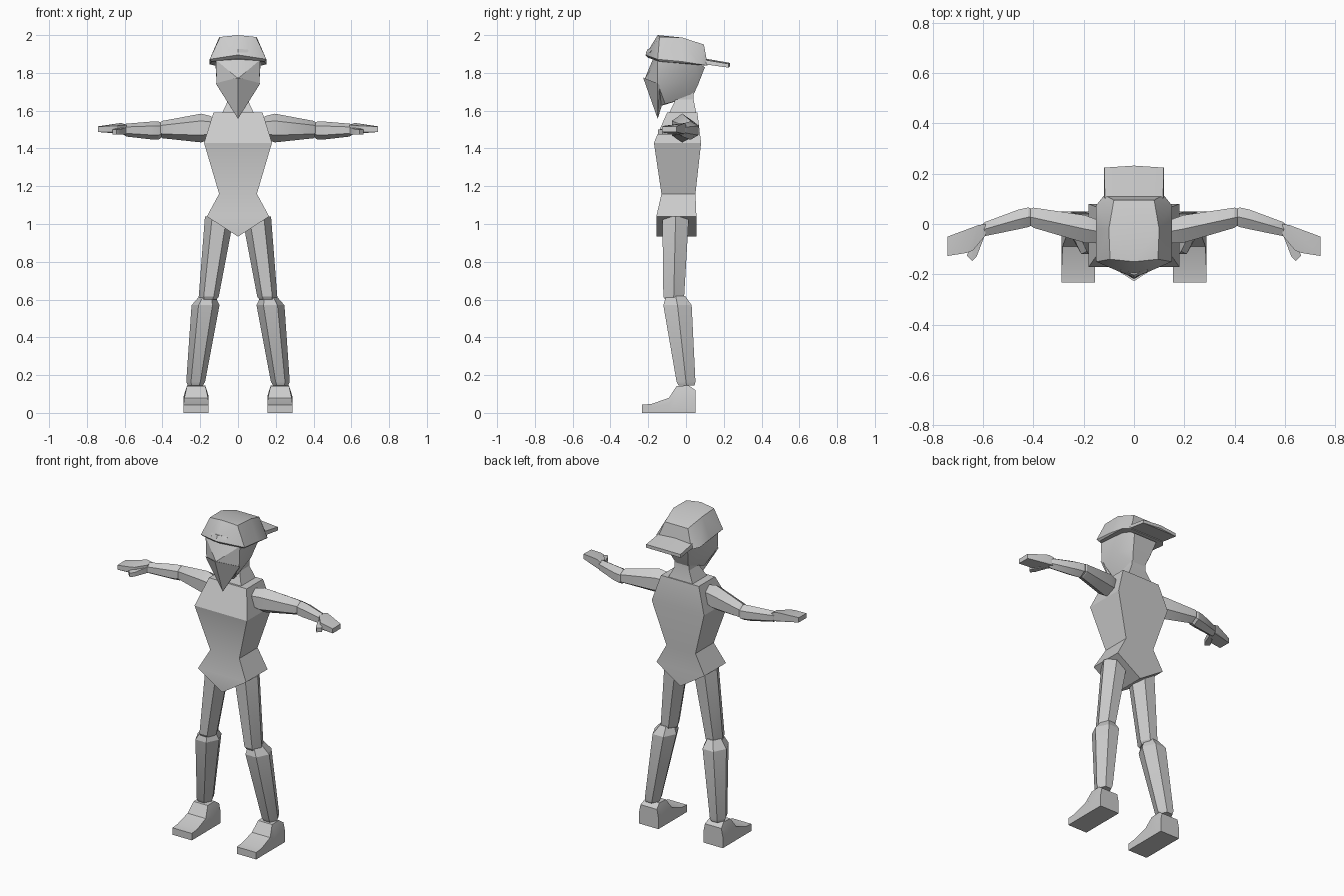
import bpy, bmesh, math

grey = bpy.data.materials.new("light grey")
grey.diffuse_color = (0.6, 0.6, 0.6, 1)


def finish(bm, name):
    bmesh.ops.remove_doubles(bm, verts=bm.verts, dist=0.0005)
    bmesh.ops.recalc_face_normals(bm, faces=bm.faces)
    me = bpy.data.meshes.new(name)
    bm.to_mesh(me)
    bm.free()
    me.materials.append(grey)
    ob = bpy.data.objects.new(name, me)
    bpy.context.collection.objects.link(ob)
    bpy.ops.object.select_all(action='DESELECT')
    ob.select_set(True)
    bpy.context.view_layer.objects.active = ob
    bpy.ops.object.shade_smooth_by_angle(angle=math.radians(25))
    return ob


def loft(name, rings):
    """Skin a list of equal-length rings and cap both ends."""
    bm = bmesh.new()
    rows = [[bm.verts.new(p) for p in r] for r in rings]
    n = len(rows[0])
    for a, b in zip(rows, rows[1:]):
        for i in range(n):
            j = (i + 1) % n
            bm.faces.new((a[i], a[j], b[j], b[i]))
    bm.faces.new(rows[0])
    bm.faces.new(rows[-1])
    return finish(bm, name)


def hull(name, pts, mirror=False):
    """Faceted convex solid; mirror adds the -x twin of every point."""
    if mirror:
        pts = set(pts) | {(-x, y, z) for x, y, z in pts}
    bm = bmesh.new()
    for p in sorted(pts):
        bm.verts.new(p)
    res = bmesh.ops.convex_hull(bm, input=bm.verts)
    loose = [v for v in bm.verts if not v.link_faces]
    bmesh.ops.delete(bm, geom=loose, context='VERTS')
    bmesh.ops.dissolve_limit(bm, angle_limit=0.03, verts=bm.verts, edges=bm.edges)
    return finish(bm, name)


HEX = [(1, 0), (.5, 1), (-.5, 1), (-1, 0), (-.5, -1), (.5, -1)]


def limb(name, s, axis, rings):
    """Six-sided limb; each ring is x, y, z, point radius, flat radius."""
    out = []
    for x, y, z, ra, rb in rings:
        if axis == 'x':
            out.append([(s * x, y + rb * v, z + ra * u) for u, v in HEX])
        else:
            out.append([(s * (x + ra * u), y + rb * v, z) for u, v in HEX])
    return loft(name, out)


# torso: half width, front y, back y, height; ends in a wedge between the legs
loft("torso", [[(-w, f, z), (w, f, z), (w, b, z), (-w, b, z)] for w, f, b, z in [
    (.13, -.10, .06, 1.59), (.18, -.17, .08, 1.43), (.10, -.13, .05, 1.16),
    (.165, -.157, .055, 1.04)]] + [
    [(-.003, -.157, .935), (.003, -.157, .935), (.003, .055, .935), (-.003, .055, .935)]])

# neck
loft("neck", [[(-w, f, z), (w, f, z), (w, b, z), (-w, b, z)] for w, f, b, z in [
    (.085, -.09, .055, 1.585), (.05, -.055, .04, 1.66), (.05, -.06, .04, 1.72)]])

# head and pointed face covering
hull("head", [
    (0, -.17, 1.885), (.118, -.15, 1.87), (.12, .05, 1.86), (.08, .1, 1.83),
    (.113, -.15, 1.745), (.105, -.02, 1.75), (.06, .065, 1.74), (.04, .035, 1.675),
    (.05, -.11, 1.635), (0, -.135, 1.625), (0, -.218, 1.77)], True)
hull("face_mask", [
    (0, -.227, 1.775), (.118, -.152, 1.745), (.112, -.14, 1.735),
    (0, -.15, 1.557), (0, -.13, 1.62)], True)

# cap with its brim at the back and a strap at the front
hull("cap", [
    (0, -.215, 1.895), (.15, -.15, 1.872), (.152, -.02, 1.86), (.15, .075, 1.845),
    (.118, .115, 1.838), (.14, -.14, 1.86), (0, -.2, 1.88),
    (.095, -.14, 1.99), (0, -.15, 2.0), (.10, -.02, 1.987), (.08, .095, 1.95)], True)
hull("cap_brim", [
    (.115, .08, 1.872), (.12, .08, 1.848), (.118, .224, 1.848), (.12, .224, 1.828),
    (0, .232, 1.853), (0, .232, 1.833), (0, .09, 1.878)], True)
hull("cap_strap", [
    (0, -.212, 1.907), (.05, -.193, 1.907), (.056, -.185, 1.917), (.05, -.18, 1.927),
    (0, -.203, 1.927), (0, -.185, 1.907), (.045, -.17, 1.92)], True)

for s, side in ((1, "left"), (-1, "right")):
    # arm
    limb(side + "_upper_arm", s, 'x', [
        (.14, -.03, 1.51, .06, .045), (.195, -.02, 1.508, .076, .055),
        (.40, .025, 1.5, .046, .04), (.415, .028, 1.5, .035, .03)])
    limb(side + "_forearm", s, 'x', [
        (.40, .028, 1.497, .035, .03), (.42, .027, 1.495, .048, .039),
        (.46, .018, 1.495, .047, .039), (.592, -.02, 1.497, .034, .028),
        (.605, -.024, 1.497, .025, .02)])
    # hand: palm with fingers, and a thumb
    palm = [(.59, .0, 1.475, 1.525), (.59, -.045, 1.475, 1.525),
            (.62, -.005, 1.485, 1.535), (.64, -.105, 1.48, 1.52),
            (.741, -.05, 1.487, 1.517), (.741, -.127, 1.487, 1.515),
            (.665, -.115, 1.487, 1.52)]
    hull(side + "_palm", [(s * x, y, z) for x, y, a, b in palm for z in (a, b)])
    thumb = [(.595, -.05, 1.475, 1.51), (.635, -.07, 1.475, 1.51), (.65, -.105, 1.475, 1.505),
             (.625, -.128, 1.475, 1.5), (.643, -.147, 1.475, 1.5), (.665, -.125, 1.475, 1.5)]
    hull(side + "_thumb", [(s * x, y, z) for x, y, a, b in thumb for z in (a, b)])
    # leg
    limb(side + "_thigh", s, 'z', [
        (.098, -.055, 1.04, .077, .07), (.155, -.065, .615, .053, .055),
        (.158, -.066, .60, .045, .045)])
    limb(side + "_shin", s, 'z', [
        (.162, -.055, .62, .04, .05), (.172, -.045, .57, .074, .075),
        (.224, .0, .165, .05, .05), (.226, .003, .145, .04, .042)])
    # foot: y, top height, top inset for each cross-section from toe to heel
    rings = []
    for y, h, inset in [(-.233, .043, 0), (-.18, .048, 0), (-.09, .08, .004),
                        (-.05, .142, .018), (.015, .145, .018), (.05, .12, .01)]:
        rings.append([(s * .155, y, 0), (s * .288, y, 0), (s * .288, y, h * .6),
                      (s * (.288 - inset), y, h), (s * (.155 + inset), y, h),
                      (s * .155, y, h * .6)])
    loft(side + "_foot", rings)
